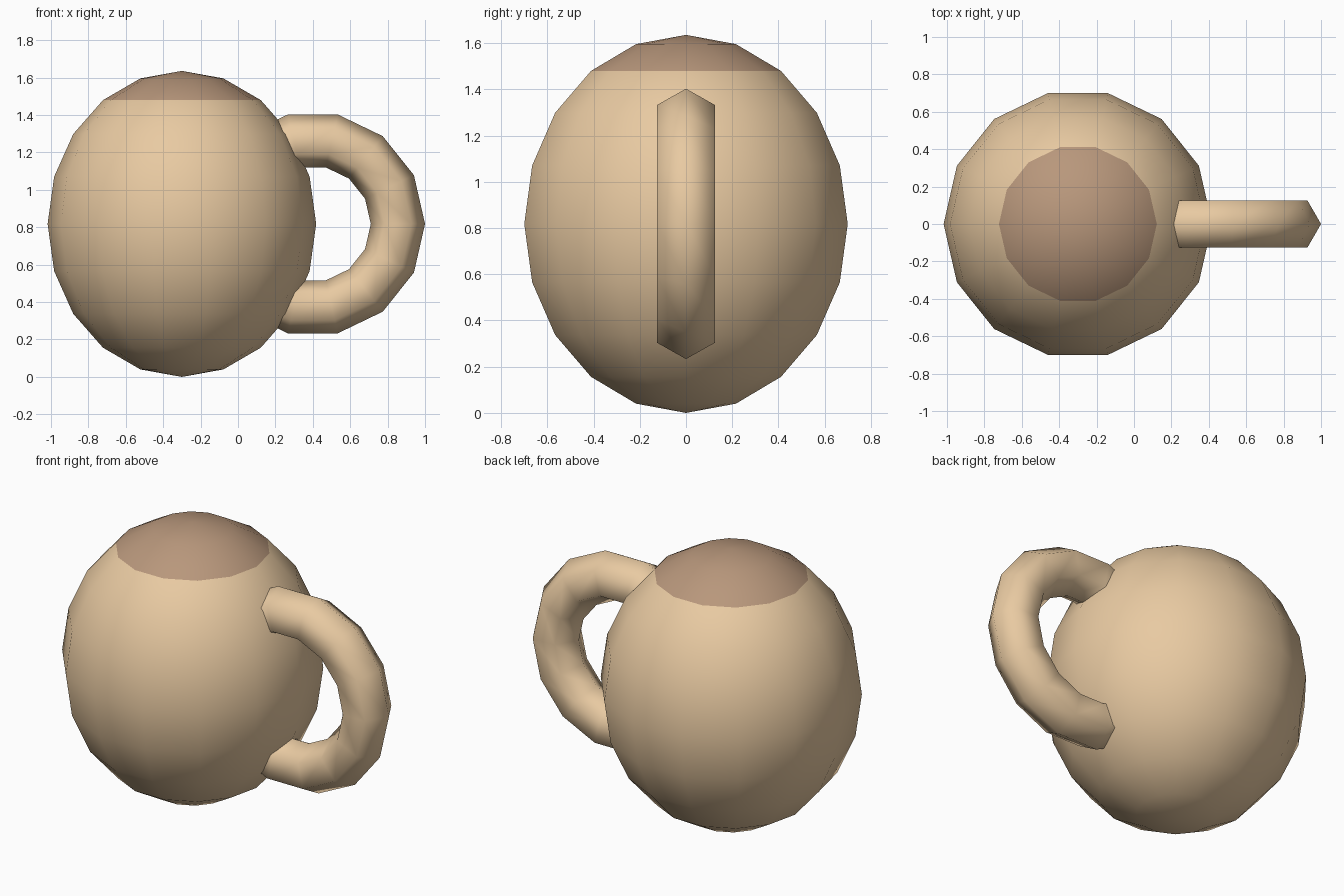
import bpy
from math import pi

if "Cube" in bpy.data.objects:
    bpy.data.objects.remove(bpy.data.objects["Cube"])


def material(name, rgb):
    m = bpy.data.materials.new(name)
    m.diffuse_color = (*rgb, 1)
    m.use_nodes = True
    m.node_tree.nodes["Principled BSDF"].inputs["Base Color"].default_value = m.diffuse_color
    return m


def finish(name, *mats):
    ob = bpy.context.object
    ob.name = name
    for m in mats:
        ob.data.materials.append(m)
    bpy.ops.object.transform_apply(location=False, rotation=True, scale=True)
    bpy.ops.object.shade_smooth()
    return ob


tan = material("tan", (0.81, 0.59, 0.36))
brown = material("brown", (0.48, 0.31, 0.20))
MID = 0.818  # height of the centre line

# Egg-shaped body, with the two top rings of faces in the darker colour
bpy.ops.mesh.primitive_uv_sphere_add(segments=14, ring_count=10, radius=1,
                                     location=(-0.3, 0, MID), rotation=(0, 0, pi / 2))
bpy.context.object.scale = (0.718, 0.718, MID)
body = finish("body", tan, brown)
for face in body.data.polygons:
    if face.center.z > 0.81 * MID:
        face.material_index = 1

# Ring handle, its inner half buried in the body
bpy.ops.mesh.primitive_torus_add(major_segments=14, minor_segments=6,
                                 major_radius=0.455, minor_radius=0.145,
                                 location=(0.4, 0, MID), rotation=(pi / 2, 0, 0))
finish("handle", tan)
